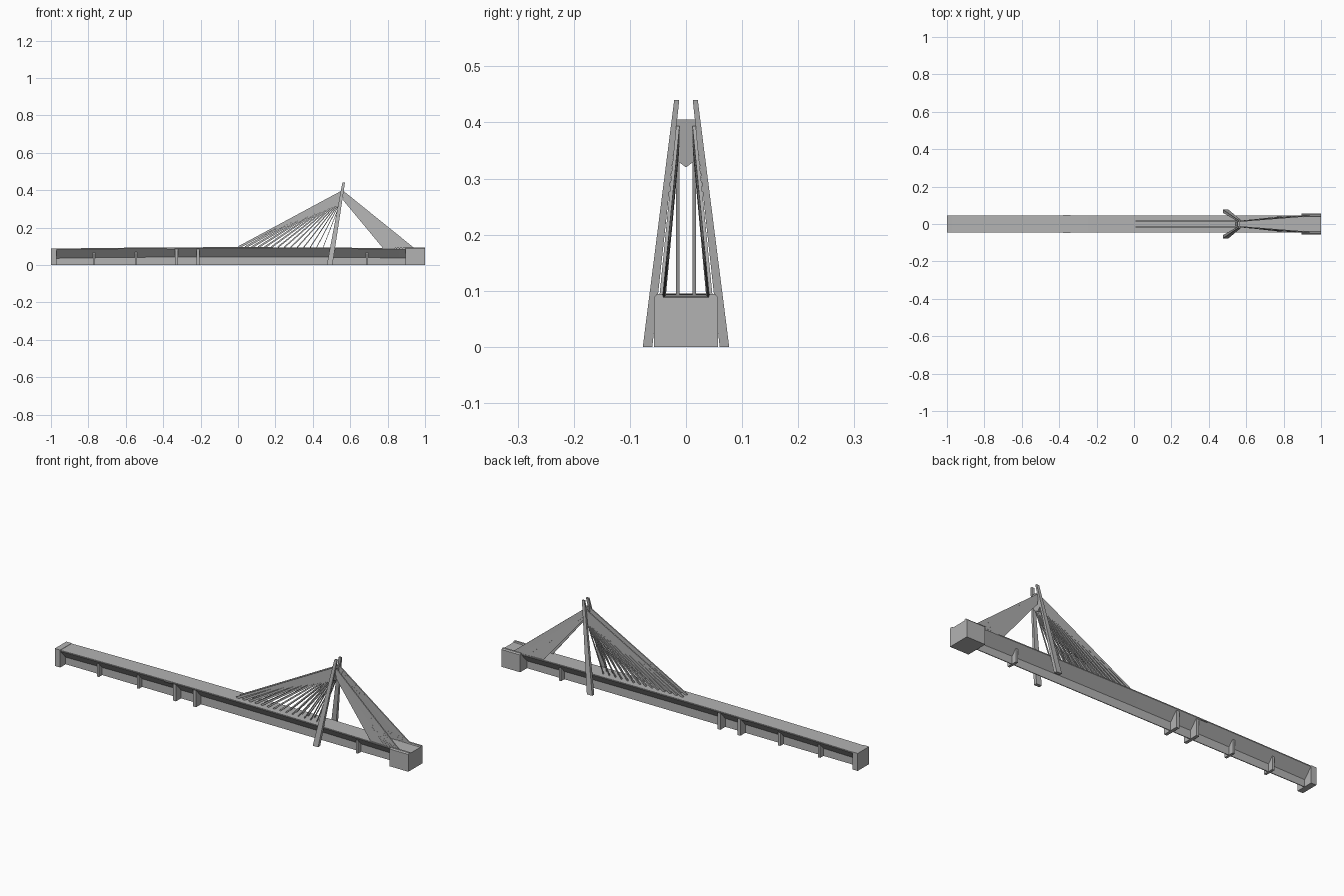
import bpy, bmesh
from mathutils import Vector

cube = bpy.data.objects.get("Cube")
if cube:
    bpy.data.objects.remove(cube, do_unlink=True)

concrete = bpy.data.materials.new("concrete_grey")
concrete.use_nodes = True
GREY = (0.45, 0.45, 0.45, 1)
concrete.diffuse_color = GREY
concrete.node_tree.nodes["Principled BSDF"].inputs["Base Color"].default_value = GREY


def loft(name, sections):
    """Skin a row of matching closed sections and cap both ends."""
    bm = bmesh.new()
    rings = [[bm.verts.new(p) for p in s] for s in sections]
    n = len(rings[0])
    for a, b in zip(rings, rings[1:]):
        for i in range(n):
            j = (i + 1) % n
            bm.faces.new((a[i], a[j], b[j], b[i]))
    bm.faces.new(rings[0])
    bm.faces.new(rings[-1])
    bmesh.ops.recalc_face_normals(bm, faces=bm.faces)
    mesh = bpy.data.meshes.new(name)
    bm.to_mesh(mesh)
    bm.free()
    mesh.materials.append(concrete)
    obj = bpy.data.objects.new(name, mesh)
    bpy.context.collection.objects.link(obj)
    return obj


def extrude_x(name, profile, x0, x1):
    """Extrude a y-z profile along x."""
    return loft(name, [[(x, y, z) for y, z in profile] for x in (x0, x1)])


def block(name, x0, x1, half_width, z0, z1):
    w = half_width
    return extrude_x(name, [(-w, z0), (w, z0), (w, z1), (-w, z1)], x0, x1)


def strip(name, start, end, depth, width):
    """Flat stay: narrow across the bridge, deep in the plane of the fan."""
    a, b = Vector(start), Vector(end)
    side = Vector((0, width / 2, 0))
    up = (b - a).cross(side).normalized() * depth / 2
    corners = (side + up, side - up, -side - up, -side + up)
    return loft(name, [[p + c for c in corners] for p in (a, b)])


def deck_top(x):
    return 0.087 + 0.008 * (1 - x * x)


# Cambered deck with a triangular underside, on a thin central wall
stations = [-0.98 + 1.96 * i / 16 for i in range(17)]
deck, wall = [], []
for x in stations:
    z = deck_top(x)
    deck.append([(x, -0.045, z), (x, 0.045, z), (x, 0.045, z - 0.005),
                 (x, 0, z - 0.054), (x, -0.045, z - 0.005)])
    wall.append([(x, -0.002, 0), (x, 0.002, 0),
                 (x, 0.002, z - 0.048), (x, -0.002, z - 0.048)])
loft("deck", deck)
loft("central_wall", wall)

# End supports
block("end_wall", -1, -0.97, 0.046, 0, 0.089)
half = [(0.057, 0), (0.057, 0.088), (0.052, 0.094), (0.042, 0.094), (0.04, 0.088)]
extrude_x("abutment", half + [(-y, z) for y, z in reversed(half)], 0.895, 1)

# Piers: slim ones and the wider pair
for x in (-0.77, -0.545, 0.69):
    block("slim_pier", x - 0.006, x + 0.006, 0.028, 0, 0.068)
for x in (-0.328, -0.215):
    block("wide_pier", x - 0.008, x + 0.008, 0.042, 0, 0.085)
block("deck_joint", -0.38, -0.34, 0.048, 0.086, 0.09)

# Leaning pylon
for s in (-1, 1):
    foot = [(0.475, 0.060), (0.505, 0.060), (0.505, 0.077), (0.475, 0.077)]
    head = [(0.558, 0.012), (0.572, 0.012), (0.572, 0.021), (0.558, 0.021)]
    loft("pylon_leg", [[(x, s * y, 0) for x, y in foot],
                       [(x, s * y, 0.44) for x, y in head]])
web = [(-0.018, 0.405), (0.018, 0.405), (0.024, 0.338), (0, 0.32), (-0.024, 0.338)]
loft("pylon_crossplate", [[(0.49 + 0.17 * z + o, y, z) for y, z in web]
                          for o in (-0.005, 0.005)])

COUNT = 14
for s in (-1, 1):
    # Main span stays, thinning towards the pylon
    for i in range(COUNT):
        t = i / (COUNT - 1)
        x = 0.005 + 0.45 * t
        strip("main_stay", (x, s * 0.0145, deck_top(x)),
              (0.557 - 0.008 * t, s * 0.0145, 0.392 - 0.055 * t),
              0.012 - 0.009 * t, 0.006)
    # Back stays and the solid sheet below them
    for i in range(6):
        t = i / 5
        strip("back_stay", (0.935 - 0.085 * t, s * (0.044 - 0.003 * t), 0.09),
              (0.563, s * 0.0145, 0.39 - 0.025 * t), 0.01, 0.006)
    loft("back_stay_sheet", [
        [(x, s * y + o, z) for x, y, z in (
            (0.563, 0.0145, 0.39), (0.93, 0.043, 0.09),
            (0.775, 0.038, 0.09), (0.563, 0.0145, 0.345))]
        for o in (-0.002, 0.002)])
